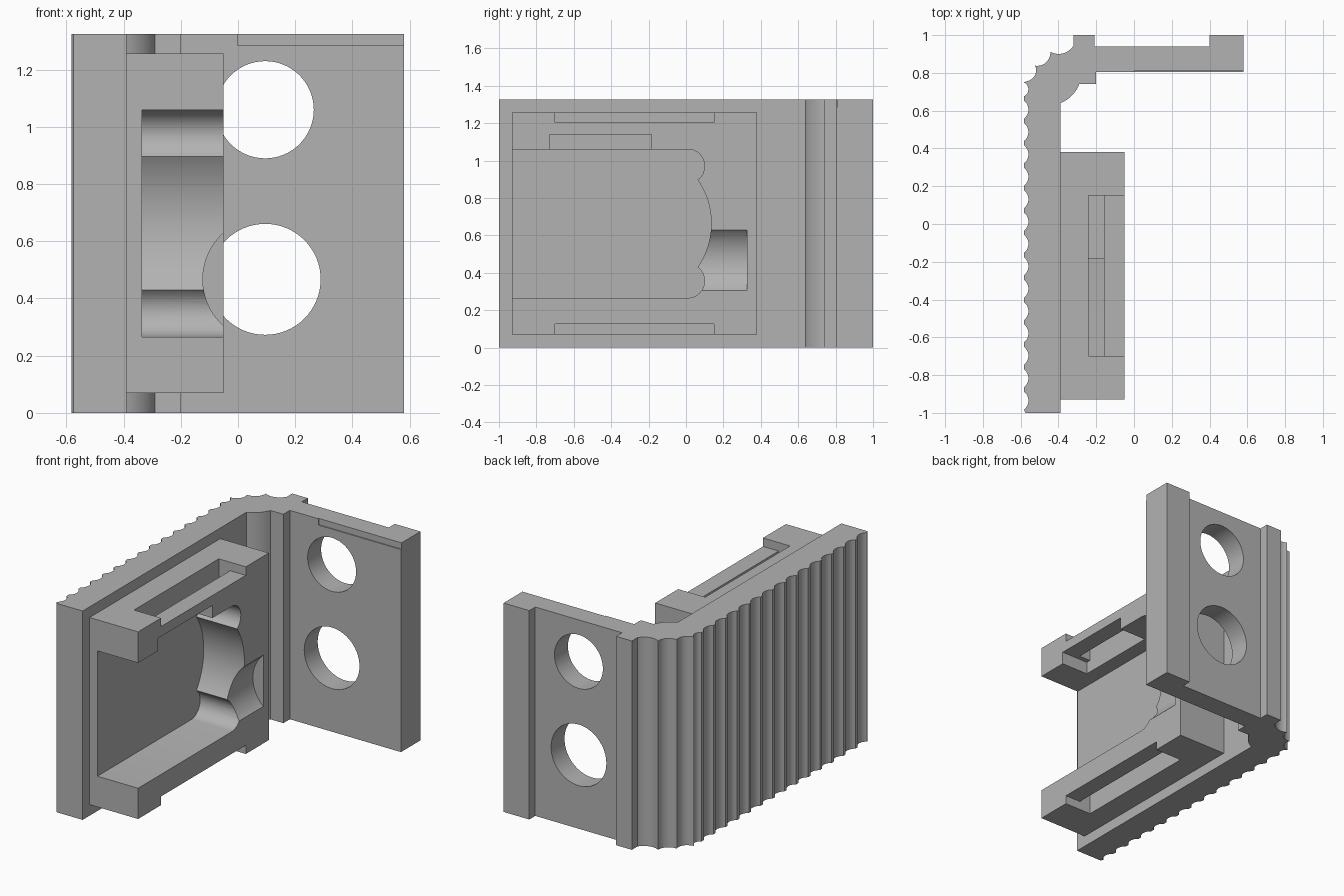
import bpy, bmesh, math
from mathutils import Vector, Matrix

cube = bpy.data.objects.get("Cube")
if cube:
    bpy.data.objects.remove(cube, do_unlink=True)

HEIGHT = 1.325
grey = bpy.data.materials.new("plain_grey")
grey.use_nodes = True
colour = (0.45, 0.45, 0.45, 1)
grey.diffuse_color = colour
grey.node_tree.nodes["Principled BSDF"].inputs["Base Color"].default_value = colour


def arc(p, q, sag, steps=10):
    """Points from p up to (not including) q, bulging left by sag."""
    p, q = Vector(p), Vector(q)
    chord = q - p
    half = chord.length / 2
    normal = Vector((-chord.y, chord.x)).normalized()
    s = abs(sag)
    side = math.copysign(1, sag)
    r = (half * half + s * s) / (2 * s)
    centre = (p + q) / 2 + normal * side * (s - r)
    sweep = -2 * side * math.atan2(half, r - s)
    return [tuple(centre + Matrix.Rotation(sweep * i / steps, 2) @ (p - centre))
            for i in range(steps)]


def make(name, bm):
    bmesh.ops.recalc_face_normals(bm, faces=bm.faces)
    mesh = bpy.data.meshes.new(name)
    bm.to_mesh(mesh)
    bm.free()
    mesh.materials.append(grey)
    obj = bpy.data.objects.new(name, mesh)
    bpy.context.collection.objects.link(obj)
    return obj


def extrude(name, points, axis, start, end):
    """Extrude an outline along z (points are x, y) or x (points are y, z)."""
    bm = bmesh.new()
    place = (lambda a, b: (a, b, start)) if axis == "z" else (lambda a, b: (start, a, b))
    face = bm.faces.new([bm.verts.new(place(*p)) for p in points])
    new = bmesh.ops.extrude_face_region(bm, geom=[face])["geom"]
    move = Vector((0, 0, end - start)) if axis == "z" else Vector((end - start, 0, 0))
    bmesh.ops.translate(bm, vec=move, verts=[v for v in new if isinstance(v, bmesh.types.BMVert)])
    return make(name, bm)


def box(name, x0, x1, y0, y1, z0, z1):
    return extrude(name, [(x0, y0), (x1, y0), (x1, y1), (x0, y1)], "z", z0, z1)


def bore(name, x, z, radius, y0, y1):
    bm = bmesh.new()
    turn = Matrix.Translation((x, (y0 + y1) / 2, z)) @ Matrix.Rotation(math.pi / 2, 4, "X")
    bmesh.ops.create_cone(bm, cap_ends=True, segments=64, radius1=radius,
                          radius2=radius, depth=y1 - y0, matrix=turn)
    return make(name, bm)


def cut(target, cutters):
    bpy.context.view_layer.objects.active = target
    for cutter in cutters:
        mod = target.modifiers.new("cut", "BOOLEAN")
        mod.operation, mod.solver, mod.object = "DIFFERENCE", "EXACT", cutter
        bpy.ops.object.modifier_apply(modifier=mod.name)
        bpy.data.objects.remove(cutter, do_unlink=True)


# Angled wall: smooth inner corner, end lips and fluted outer grip
outline = [(-0.575, -1), (-0.39, -1)]
outline += arc((-0.39, 0.64), (-0.29, 0.74), -0.015)
outline += [(-0.29, 0.74), (-0.2, 0.74), (-0.2, 0.805), (0.58, 0.805), (0.58, 1),
            (0.4, 1), (0.4, 0.94), (-0.21, 0.94), (-0.21, 1), (-0.32, 1)]
teeth = [(-0.32, 0.945), (-0.443, 0.912), (-0.523, 0.838), (-0.575, 0.755)]
for a, b in zip(teeth, teeth[1:]):
    outline += arc(a, b, 0.026)
pitch = 0.1185
for k in reversed(range(15)):
    y = -0.935 + pitch * k
    outline += arc((-0.583, min(y + 0.048, 0.75)), (-0.583, y - 0.048), 0.024)
    outline.append((-0.583, y - 0.048))
wall = extrude("angled_wall", outline, "z", 0, HEIGHT)
cut(wall, [
    bore("upper_hole", 0.095, 1.06, 0.17, 0.7, 1.1),
    bore("lower_hole", 0.095, 0.467, 0.194, 0.7, 1.1),
    box("edge_relief", 0, 0.7, 0.7, 0.811, 1.285, 1.4),
])

# Holder block with its shaped pocket, scoop and clip slots
holder = box("holder_block", -0.4, -0.05, -0.93, 0.38, 0.07, 1.257)
pocket = [(-1.1, 0.265), (-1.1, 1.06)]
pocket += arc((0.015, 1.06), (0.062, 0.897), 0.06)
pocket += arc((0.062, 0.897), (0.062, 0.43), 0.073, 20)
pocket += arc((0.062, 0.43), (0.015, 0.265), 0.06)
pocket.append((0.015, 0.265))
cut(holder, [
    extrude("pocket", pocket, "x", -0.335, 0.1),
    bore("scoop", 0.095, 0.467, 0.218, 0, 0.325),
    box("upper_recess", -0.24, 0.1, -0.7, 0.15, 1.203, 1.4),
    box("lower_recess", -0.24, 0.1, -0.7, 0.15, -0.1, 0.125),
    box("upper_slit", -0.24, -0.16, -0.7, 0.15, 1.12, 1.3),
    box("lower_slit", -0.24, -0.16, -0.7, 0.15, 0, 0.205),
    box("pocket_notch", -0.24, 0.1, -0.73, -0.185, 1, 1.14),
])

# Smooth the curves and keep the edges crisp
for obj in bpy.context.scene.objects:
    obj.select_set(obj in (wall, holder))
bpy.context.view_layer.objects.active = wall
bpy.ops.object.shade_smooth_by_angle(angle=math.radians(30))
